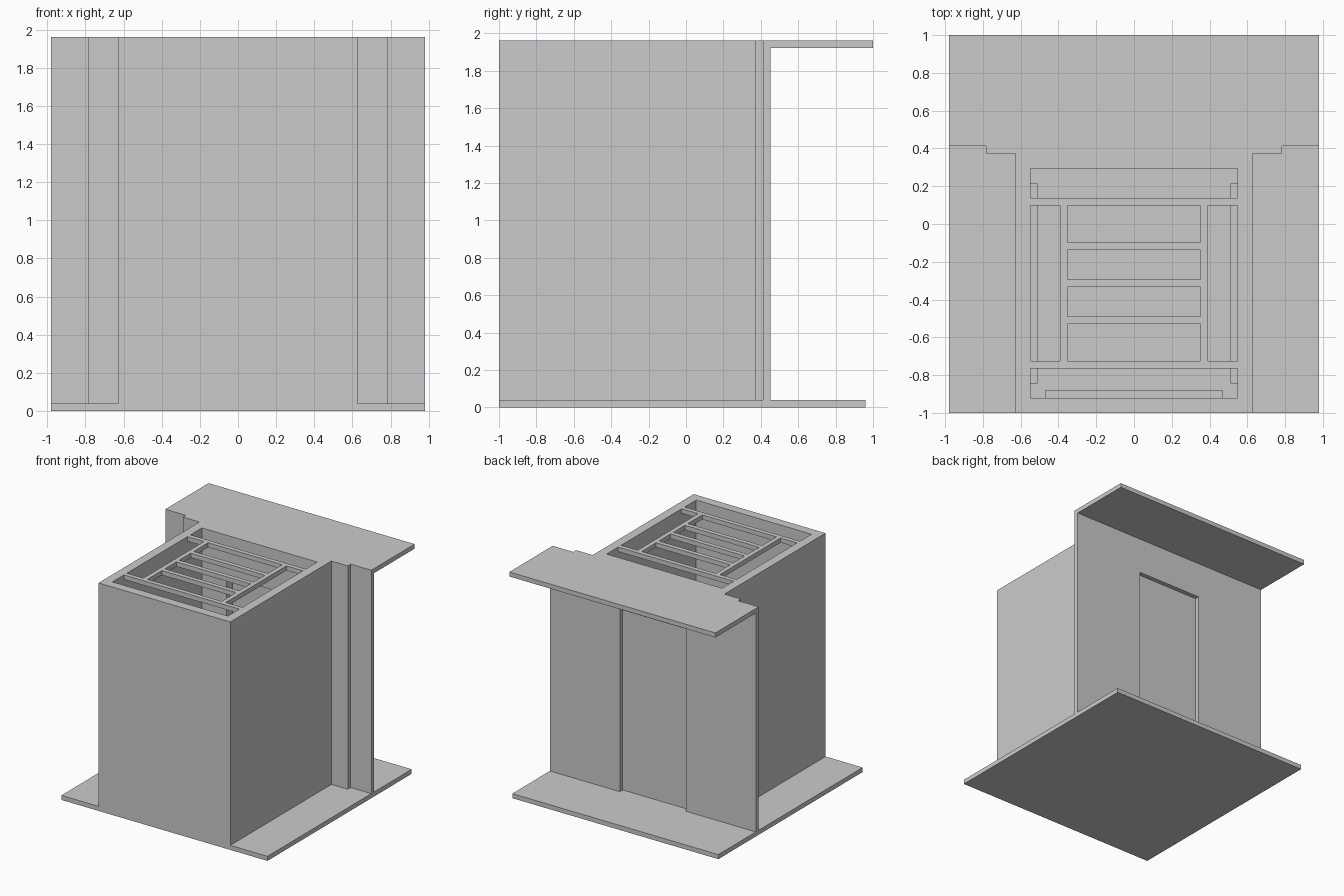
import bpy, bmesh
from mathutils import Vector

if "Cube" in bpy.data.objects:
    bpy.data.objects.remove(bpy.data.objects["Cube"])

U = 2 / 51  # model module: everything sits on this grid


def boxes(name, specs):
    """One object from boxes (x0, x1, y0, y1, z0, z1) in modules, y from the front edge."""
    bm = bmesh.new()
    for x0, x1, y0, y1, z0, z1 in specs:
        verts = bmesh.ops.create_cube(bm, size=1)["verts"]
        size = Vector((x1 - x0, y1 - y0, z1 - z0))
        mid = Vector((x0 + x1, y0 + y1 - 51, z0 + z1)) / 2
        for v in verts:
            v.co = (Vector(c * s for c, s in zip(v.co, size)) + mid) * U
    mesh = bpy.data.meshes.new(name)
    bm.to_mesh(mesh)
    bm.free()
    ob = bpy.data.objects.new(name, mesh)
    bpy.context.collection.objects.link(ob)
    return ob


def mirrored(name, specs):
    """Right-hand boxes plus their left-hand mirror images."""
    return boxes(name, specs + [(-b, -a, *r) for a, b, *r in specs])


# Base slab and the landing ceiling
boxes("base_slab", [(-25, 25, 0, 50, 0, 1)])
boxes("landing_ceiling", [(-25, 25, 37, 51, 49, 50)])

# Cabin walls, with a doorway through the landing side
boxes("cabin_rear_wall", [(-16, 16, 0, 2, 1, 50)])
mirrored("cabin_side_walls", [(14, 16, 2, 33, 1, 50)])
mirrored("cabin_door_wall", [(8, 16, 33, 35, 1, 50)])
boxes("cabin_door_lintel", [(-8, 8, 33, 35, 41, 50)])

# Closed sliding doors and the header above them
mirrored("sliding_doors", [(0, 20, 35, 36, 1, 50)])

# Landing wall around the door recess
mirrored("landing_wall", [(8, 25, 36, 37, 1, 50)])
boxes("landing_lintel", [(-8, 8, 36, 37, 41, 50)])

# Open ceiling grille
boxes("grille_cross_bars",
      [(-14, 14, y, y + 1, 49, 50) for y in (6, 28)] +
      [(-9, 9, y, y + 1, 49, 50) for y in (12, 17, 22)])
mirrored("grille_long_bars", [(9, 10, 7, 28, 49, 50)])

# Handrails on the three inner walls
mirrored("side_handrails", [(13, 14, 4, 31, 18, 20)])
boxes("rear_handrail", [(-12, 12, 2, 3, 18, 20)])
